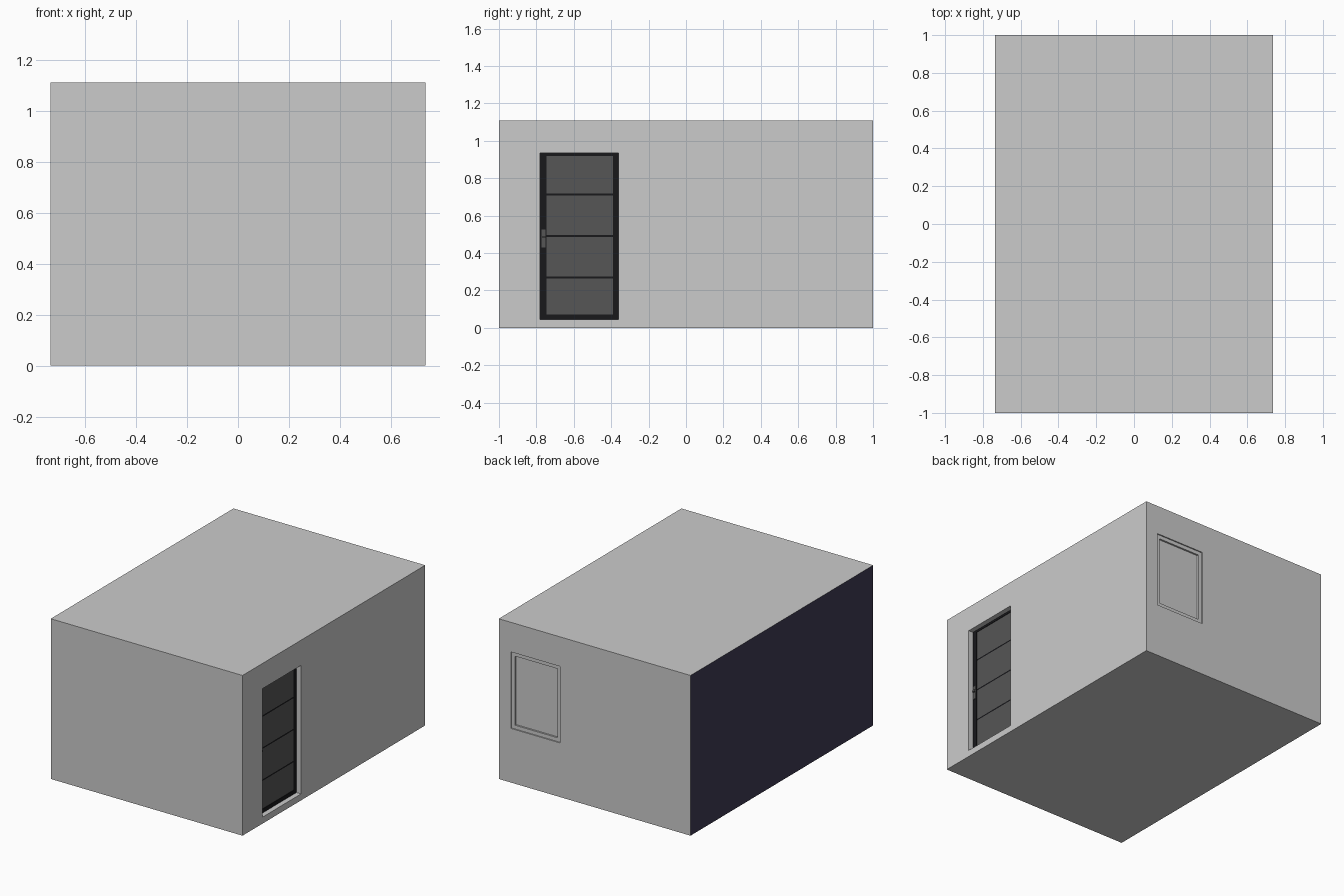
import bpy, bmesh

if "Cube" in bpy.data.objects:
    bpy.data.objects.remove(bpy.data.objects["Cube"])


def material(name, rgb):
    m = bpy.data.materials.new(name)
    m.diffuse_color = (*rgb, 1)
    m.use_nodes = True
    m.node_tree.nodes["Principled BSDF"].inputs["Base Color"].default_value = m.diffuse_color
    return m


grey = material("plaster", (0.8, 0.8, 0.8))
navy = material("accent_paint", (0.048, 0.042, 0.087))
black = material("door_black", (0.009, 0.009, 0.011))
charcoal = material("door_panel", (0.093, 0.093, 0.093))


def box(name, x, y, z, mat=None):
    """Box from (min, max) ranges on each axis."""
    bm = bmesh.new()
    bmesh.ops.create_cube(bm, size=1)
    for v in bm.verts:
        v.co = [r[0] if c < 0 else r[1] for c, r in zip(v.co, (x, y, z))]
    me = bpy.data.meshes.new(name)
    bm.to_mesh(me)
    bm.free()
    ob = bpy.data.objects.new(name, me)
    bpy.context.collection.objects.link(ob)
    if mat:
        me.materials.append(mat)
    return ob


def cut(target, name, x, y, z):
    cutter = box(name, x, y, z)
    cutter.hide_render = True
    cutter.hide_viewport = True
    cutter.display_type = 'WIRE'
    mod = target.modifiers.new(name, 'BOOLEAN')
    mod.operation = 'DIFFERENCE'
    mod.solver = 'EXACT'
    mod.object = cutter


W, H, T = 0.735, 1.11, 0.06
door_y, door_z = (-0.78, -0.36), (0.045, 0.935)
win_x, win_z = (0.265, 0.643), (0.375, 0.905)

# Room shell, with the left outer face painted
room = box("room_shell", (-W, W), (-1, 1), (0, H), grey)
room.data.materials.append(navy)
for p in room.data.polygons:
    if p.normal.x < -0.9:
        p.material_index = 1
cut(room, "interior_cutter", (T - W, W - T), (T - 1, 1 - T), (0.04, H - 0.04))
cut(room, "door_cutter", (W - 0.1, W + 0.1), door_y, door_z)
cut(room, "window_cutter", win_x, (0.9, 1.1), win_z)

# Door frame: stiles and rails, recessed in the opening
fx = (W - T, W - 0.035)
panel_y, panel_z = (-0.745, -0.39), (0.072, 0.92)
box("door_stile_front", fx, (door_y[0], panel_y[0]), door_z, black)
box("door_stile_back", fx, (panel_y[1], door_y[1]), door_z, black)
box("door_rail_bottom", fx, panel_y, (door_z[0], panel_z[0]), black)
box("door_rail_top", fx, panel_y, (panel_z[1], door_z[1]), black)

# Four door panels separated by thin bars
bars = [0.27, 0.492, 0.714]
edges = [panel_z[0] - 0.005] + bars + [panel_z[1] + 0.005]
for i, (a, b) in enumerate(zip(edges, edges[1:])):
    box(f"door_panel_{i + 1}", (W - T, W - 0.038), panel_y, (a + 0.005, b - 0.005), charcoal)
for i, z in enumerate(bars):
    box(f"door_bar_{i + 1}", (W - T, W - 0.038), panel_y, (z - 0.005, z + 0.005), black)

# Door handle: plate and grip
box("handle_plate", (W - 0.035, W - 0.031), (-0.772, -0.75), (0.43, 0.525), charcoal)
box("handle_grip", (W - 0.031, W - 0.02), (-0.768, -0.748), (0.48, 0.492), charcoal)

# Window: frame slightly recessed, pane deeper
fw, wy = 0.026, (1 - T, 0.992)
pane_x = (win_x[0] + fw, win_x[1] - fw)
pane_z = (win_z[0] + fw, win_z[1] - fw)
box("window_jamb_left", (win_x[0], pane_x[0]), wy, win_z, grey)
box("window_jamb_right", (pane_x[1], win_x[1]), wy, win_z, grey)
box("window_sill", pane_x, wy, (win_z[0], pane_z[0]), grey)
box("window_head", pane_x, wy, (pane_z[1], win_z[1]), grey)
box("window_pane", pane_x, (1 - T, 0.98), pane_z, grey)
